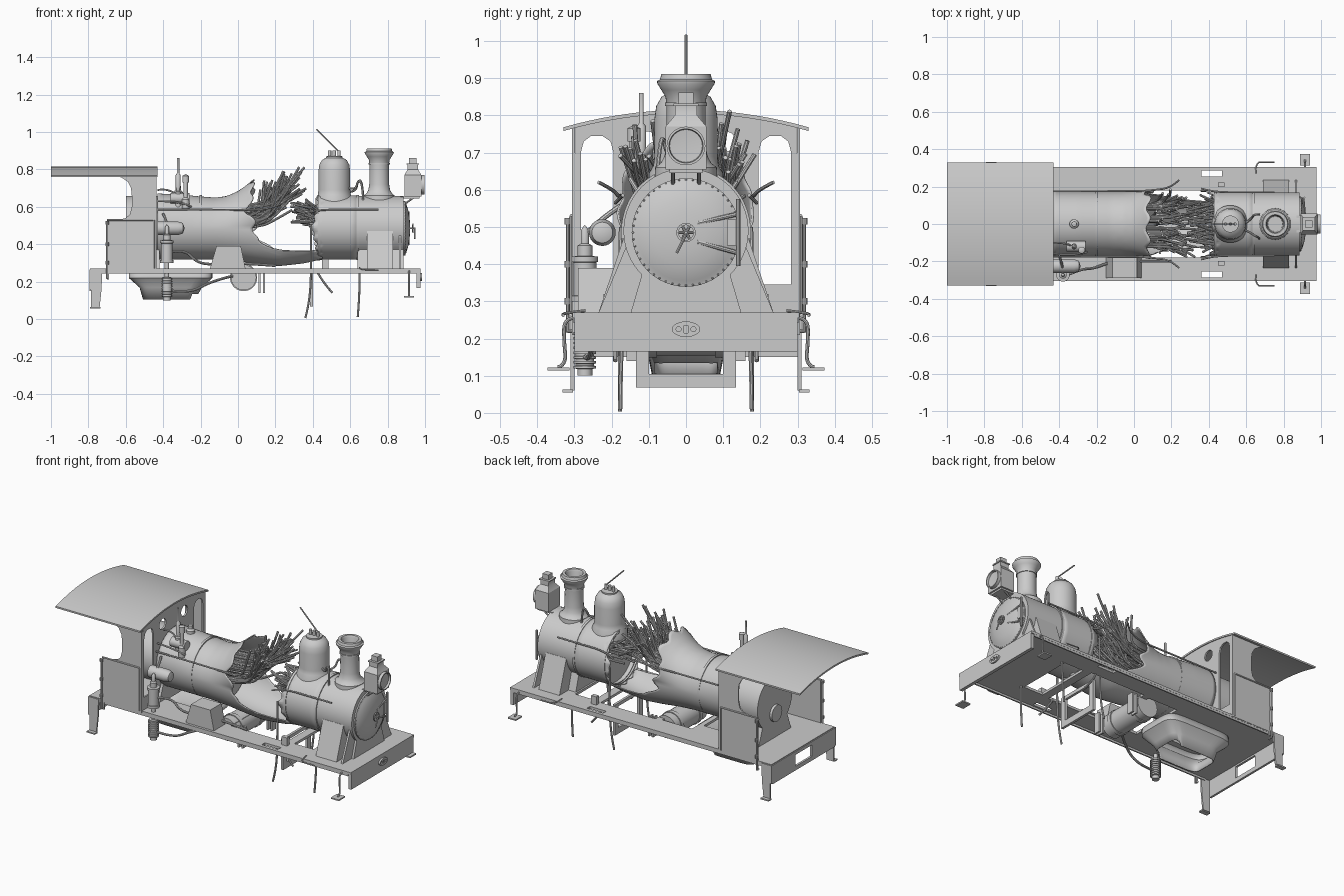
import bpy, bmesh, math, random
from mathutils import Matrix, Vector
random.seed(4)
pi = math.pi
AX = {'x': Matrix(((0, 0, 1, 0), (1, 0, 0, 0), (0, 1, 0, 0), (0, 0, 0, 1))),
      'y': Matrix(((1, 0, 0, 0), (0, 0, -1, 0), (0, 1, 0, 0), (0, 0, 0, 1))),
      'z': Matrix.Identity(4)}


def link(name, data):
    o = bpy.data.objects.new(name, data)
    bpy.context.collection.objects.link(o)
    return o


def to_mesh(o, name):
    me = bpy.data.meshes.new_from_object(o.evaluated_get(bpy.context.evaluated_depsgraph_get()))
    bpy.data.objects.remove(o)
    return link(name, me)


def plate(name, loops, axis, a, b):
    """Solid sheet from a 2D outline plus holes, running from a to b along the axis."""
    cu = bpy.data.curves.new(name, 'CURVE')
    cu.dimensions, cu.fill_mode, cu.extrude = '2D', 'BOTH', abs(b - a) / 2
    for pts in loops:
        s = cu.splines.new('POLY')
        s.points.add(len(pts) - 1)
        s.use_cyclic_u = True
        for p, q in zip(s.points, pts):
            p.co = (q[0], q[1], 0, 1)
    o = to_mesh(link(name, cu), name)
    mid = (a + b) / 2 * (-1 if axis == 'y' else 1)
    o.data.transform(AX[axis] @ Matrix.Translation((0, 0, mid)))
    return o


def rect(a, b, c, d):
    return [(a, c), (b, c), (b, d), (a, d)]


def circ(x, y, r, n=24):
    return [(x + r * math.cos(2 * pi * i / n), y + r * math.sin(2 * pi * i / n)) for i in range(n)]


def box(name, x0, x1, y0, y1, z0, z1):
    return plate(name, [rect(x0, x1, y0, y1)], 'z', z0, z1)


def surf(name, f, nu, nv, thick=0):
    """Grid surface from f(u, v), closed in v, optionally thickened."""
    bm = bmesh.new()
    g = [[bm.verts.new(f(i / nu, j / nv)) for j in range(nv)] for i in range(nu + 1)]
    for i in range(nu):
        for j in range(nv):
            k = (j + 1) % nv
            bm.faces.new((g[i][j], g[i + 1][j], g[i + 1][k], g[i][k]))
    bmesh.ops.remove_doubles(bm, verts=bm.verts, dist=1e-5)
    bmesh.ops.recalc_face_normals(bm, faces=bm.faces)
    me = bpy.data.meshes.new(name)
    bm.to_mesh(me)
    bm.free()
    o = link(name, me)
    if thick:
        m = o.modifiers.new('thickness', 'SOLIDIFY')
        m.thickness, m.offset = thick, 0
    return o


def lathe(name, prof, loc, axis='z', n=40):
    """Turned part from (radius, height) points."""
    def f(u, v):
        r, h = prof[round(u * (len(prof) - 1))]
        return AX[axis] @ Vector((r * math.cos(2 * pi * v), r * math.sin(2 * pi * v), h)) + Vector(loc)
    return surf(name, f, len(prof) - 1, n)


def cyl(name, r, h0, h1, loc, axis='z', n=24):
    return lathe(name, [(0, h0), (r, h0), (r, h1), (0, h1)], loc, axis, n)


def pipe(name, paths, r, smooth=True):
    cu = bpy.data.curves.new(name, 'CURVE')
    cu.dimensions, cu.bevel_depth, cu.bevel_resolution = '3D', r, 2
    cu.use_fill_caps, cu.resolution_u = True, 5
    for pts in paths:
        s = cu.splines.new('NURBS' if smooth and len(pts) > 2 else 'POLY')
        s.points.add(len(pts) - 1)
        for p, q in zip(s.points, pts):
            p.co = (*q, 1)
        if s.type == 'NURBS':
            s.order_u, s.use_endpoint_u = 3, True
    return to_mesh(link(name, cu), name)


def lerp(tab, x):
    for (a, p), (b, q) in zip(tab, tab[1:]):
        if x <= b:
            return p + (q - p) * max(0, (x - a) / (b - a))
    return tab[-1][1]


# running plate with openings, buffer beams
plate('running_plate', [rect(-.79, .975, -.305, .305), rect(.5, .63, -.17, .17), rect(.08, .45, -.18, .18),
      rect(-.16, .04, -.17, .17), rect(-.54, -.19, -.1, .1), rect(.36, .47, .255, .285),
      rect(.36, .47, -.285, -.255)], 'z', .255, .27)
box('front_beam', .955, .975, -.3, .3, .165, .268)
plate('rear_beam', [rect(-.3, .3, .15, .265), rect(-.08, .08, .175, .245)], 'x', -.795, -.782)
plate('front_oval_plate', [[(x, .225 + (z - .225) * .55) for x, z in circ(0, .225, .038)],
      circ(-.02, .225, .007, 10), circ(.02, .225, .007, 10), rect(-.006, .006, .215, .235)], 'x', .975, .985)
plate('motion_bracket', [rect(-.135, .135, .068, .255), rect(-.1, .1, .105, .235)], 'x', .385, .40)
for s in (-1, 1):
    # valance and steps
    box('valance', -.75, .955, s * .3 - .004, s * .3 + .004, .243, .262)
    plate('rear_step_bracket', [[(-.795, .265), (-.725, .265), (-.73, .155), (-.74, .06), (-.785, .06), (-.785, .155), (-.795, .155)]],
          'y', s * .305 - .005, s * .305 + .005)
    box('rear_step', -.79, -.735, s * .318 - .014, s * .318 + .014, .055, .063)
    pipe('front_step_rod', [[(.915, s * .30, .255), (.915, s * .328, .255), (.915, s * .328, .19), (.915, s * .322, .13), (.915, s * .345, .122)]], .005)
    box('front_step', .888, .942, s * .343 - .03, s * .343 + .03, .114, .122)
    box('plate_clamp', .45, .485, s * .21 - .012, s * .21 + .012, .27, .32)
    box('frame_hanger', .11, .12, s * .14 - .02, s * .14 + .02, .14, .26)
    box('frame_hanger_b', .135, .145, s * .14 - .02, s * .14 + .02, .14, .26)
    pipe('sand_pipe', [[(.65, s * .17, .26), (.652, s * .175, .15), (.64, s * .177, .01)]], .006)
    pipe('drain_pipe', [[(.39, s * .175, .5), (.392, s * .18, .3), (.385, s * .176, .1), (.36, s * .178, .005)],
                        [(.42, s * .18, .26), (.45, s * .19, .2), (.505, s * .19, .14)]], .006)
    pipe('plate_grab', [[(.65, s * .27, .275), (.65, s * .33, .268), (.7, s * .332, .262), (.75, s * .33, .262)]], .004)
    # saddle cover
    plate('saddle_cover', [[(s * .1, .27), (s * .235, .27), (s * .168, .47), (s * .1, .47)]], 'x', .69, .83)

# smokebox: round top on a straight-sided base
arch = [(.168 * math.cos(a), .49 + .168 * math.sin(a)) for a in [(-.25 + 1.5 * i / 48) * pi for i in range(49)]]
plate('smokebox', [[(.15, .265)] + arch + [(-.15, .265)]], 'x', .64, .885)
plate('smokebox_front_plate', [[(.235, .27), (.16, .45)] + [p for p in arch if p[1] > .455] + [(-.16, .45), (-.235, .27)]], 'x', .86, .872)
lathe('smokebox_door', [(.146, .87), (.146, .893), (.138, .895), (.13, .9), (.09, .912), (.05, .918), (0, .92)], (0, 0, .485), 'x', 48)
lathe('door_wheel', [(.02, .932), (.026, .932), (.026, .938), (.02, .938), (.02, .932)], (0, 0, .485), 'x', 24)
pipe('door_wheel_spokes', [[(.935, .023 * math.cos(a), .485 + .023 * math.sin(a)), (.935, -.023 * math.cos(a), .485 - .023 * math.sin(a))]
     for a in (0, pi / 3, 2 * pi / 3)] + [[(.945, 0, .48), (.945, -.025, .43)], [(.91, 0, .485), (.95, 0, .485)]], .004)
box('door_hinge_pad', .89, .912, .11, .142, .45, .52)
pipe('door_hinge', [[(.91, .14, .395), (.91, .14, .575)], [(.915, .03, .51), (.905, .14, .535)], [(.915, .03, .46), (.905, .14, .43)]], .006)
bm = bmesh.new()
for i in range(48):
    a = 2 * pi * i / 48
    bmesh.ops.create_icosphere(bm, subdivisions=1, radius=.003,
        matrix=Matrix.Translation((.894, .142 * math.cos(a), .485 + .142 * math.sin(a))))
me = bpy.data.meshes.new('door_rivets')
bm.to_mesh(me)
link('door_rivets', me)

# torn boiler: rear shell flares at the top and keeps a belly strip forward
REAR = [(0, .075), (40, .08), (65, .045), (85, .10), (100, .075), (113, .12), (126, .2), (136, .43), (180, .45)]
FRONT = [(0, .43), (60, .425), (90, .39), (110, .41), (130, .42), (180, .42)]
TOP = [(-.43, .178), (-.3, .172), (-.2, .162), (-.12, .156), (-.06, .164), (0, .19), (.05, .225), (.09, .26)]
DIP = [(-.12, 0), (0, .01), (.1, .024), (.22, .036), (.35, .022), (.43, .004)]


def rear_shell(u, v):
    t = 2 * pi * v
    d = math.degrees(min(t, 2 * pi - t))
    end = lerp(REAR, d) + .012 * math.sin(13 * t)
    x = -.43 + (end + .43) * u
    w = max(0, math.cos(t))
    r = .168 + (lerp(TOP, x) - .168) * w
    low = max(0, -math.cos(t))
    return (x, r * math.sin(t), .49 + r * math.cos(t) - lerp(DIP, x) * low)


def front_shell(u, v):
    t = 2 * pi * v
    d = math.degrees(min(t, 2 * pi - t))
    x0 = lerp(FRONT, d) + .008 * math.sin(17 * t)
    return (x0 + (.645 - x0) * u, .168 * math.sin(t), .49 + .168 * math.cos(t))


surf('boiler_rear_shell', rear_shell, 30, 96, .006)
surf('boiler_front_shell', front_shell, 6, 96, .006)
for x, r in ((-.2, .168), (.435, .17), (.64, .17)):
    lathe('boiler_band', [(r - .01, x - .007), (r + .004, x - .007), (r + .004, x + .007), (r - .01, x + .007)], (0, 0, .49), 'x', 64)
cyl('rear_tube_plate', .15, -.06, -.05, (0, 0, .485), 'x', 48)
cyl('front_tube_plate', .165, .47, .48, (0, 0, .49), 'x', 48)
plate('firebox', [[(.16, .26)] + arch + [(-.16, .26)]], 'x', -.6, -.42)
cyl('firehole_door', .05, -.615, -.6, (0, 0, .42), 'x')

# burst tubes
rear, front = [], []
for i in range(85):
    y, z = random.uniform(-.125, .125), random.uniform(.5, .62)
    x = random.uniform(.08, .15) + (z - .5) * .5
    dx, dz, k = random.uniform(.0, .18), random.uniform(.07, .2), random.uniform(1.0, 1.5)
    rear.append([(-.05, y, z - .02), (x - .02, y, z - .01), (x + dx * .4, y * (1 + k) / 2, z + dz * .35),
                 (x + dx, y * k + random.uniform(-.03, .03), min(.82, z + dz))])
for i in range(45):
    y, z = random.uniform(-.13, .13), random.uniform(.5, .59)
    front.append([(.47, y, z), (.42, y, z), (random.uniform(.28, .38), y + random.uniform(-.04, .04), z + random.uniform(-.01, .06))])
pipe('burst_rear_tubes', rear, .0065)
pipe('burst_front_tubes', front, .0065)

# steam dome with safety valve, chimney
lathe('steam_dome', [(.1, .6), (.1, .645), (.088, .665), (.085, .69), (.085, .79), (.08, .825), (.066, .85), (.045, .862), (.045, .87), (0, .872)], (.515, 0, 0))
for dx in (-.025, 0, .025):
    cyl('safety_valve', .009, .865, .9, (.515 + dx, 0, 0), n=12)
pipe('safety_valve_lever', [[(.545, 0, .89), (.42, 0, 1.015)]], .004)
lathe('chimney', [(.085, .62), (.083, .66), (.068, .672), (.058, .69), (.053, .72), (.052, .82), (.055, .85), (.066, .868), (.077, .885),
      (.078, .892), (.07, .897), (.066, .912), (.05, .912), (.044, .9), (.04, .7), (0, .7)], (.755, 0, 0))
lathe('chimney_band', [(.05, .825), (.057, .825), (.057, .835), (.05, .835)], (.755, 0, 0))
pipe('dome_pipe', [[(.59, 0, .68), (.63, .03, .68), (.64, .05, .74), (.665, .05, .74), (.67, .05, .64)],
                   [(.59, -.03, .7), (.63, -.05, .69), (.64, -.06, .74), (.665, -.07, .73), (.67, -.08, .62)]], .006)

# headlamp
box('headlamp_body', .89, .98, -.055, .055, .655, .77)
lathe('headlamp_lens', [(.052, .975), (.052, .998), (.046, .998), (.044, .986), (0, .982)], (0, 0, .718), 'x', 32)
surf('headlamp_hood', lambda u, v: (.935 + (.045, .028, .028)[round(2 * u)] * (1, -1, -1, 1)[round(4 * v)],
     (.055, .03, .03)[round(2 * u)] * (1, 1, -1, -1)[round(4 * v)], (.77, .8, .825)[round(2 * u)]), 2, 4)
box('headlamp_cap', .902, .968, -.034, .034, .825, .832)
box('headlamp_vent', .915, .955, -.02, .02, .832, .862)
box('headlamp_shelf', .87, .97, -.045, .045, .645, .655)
pipe('headlamp_stays', [[(.94, s * .035, .65), (.87, s * .035, .6)] for s in (-1, 1)], .005)

# cab
def arc_roof(y): return .815 - .047 * (y / .33) ** 2
ys = [-.33 + .66 * i / 20 for i in range(21)]
plate('cab_roof', [[(y, arc_roof(y)) for y in ys] + [(y, arc_roof(y) - .01) for y in reversed(ys)]], 'x', -1.0, -.43)
doors = [[(s * .195, .345), (s * .283, .345), (s * .283, .7), (s * .275, .73), (s * .255, .745), (s * .225, .745), (s * .203, .73), (s * .195, .7)] for s in (-1, 1)]
plate('cab_front_wall', [[(-.303, .26), (.303, .26)] + [(y, arc_roof(y) - .005) for y in reversed(ys) if abs(y) < .303]]
      + doors + [circ(s * .105, .725, .032) for s in (-1, 1)], 'x', -.445, -.435)
side = [(-.7, .21), (-.69, .21), (-.69, .26), (-.435, .26), (-.435, .772), (-.66, .772), (-.62, .755), (-.59, .735), (-.572, .7), (-.568, .66),
        (-.568, .6), (-.578, .56), (-.6, .54), (-.64, .53), (-.7, .53)]
for s in (-1, 1):
    plate('cab_side', [side], 'y', s * .303 - .004, s * .303 + .004)
    pipe('cab_side_beading', [[(-.7, s * .308, .53), (-.45, s * .308, .53)], [(-.45, s * .308, .53), (-.45, s * .308, .27)]], .005)
    pipe('cab_handrail', [[(-.7, s * .3, .52), (-.7, s * .318, .52), (-.7, s * .318, .22), (-.7, s * .3, .22)]], .006, False)
    for z in (.3, .4, .515):
        cyl('handrail_knob', .009, -.009, .009, (-.7, s * .318, z), 'z', 10)
    # boiler handrails, broken over the tear
    pipe('boiler_handrail', [[(-.43, s * .175, .585), (.0, s * .175, .585), (.1, s * .18, .58), (.2, s * .195, .6), (.24, s * .235, .62)],
                             [(.36, s * .19, .565), (.42, s * .17, .585), (.6, s * .17, .585), (.75, s * .17, .585)]], .005)

# ash pan, open underneath
def pan(u, v):
    w, z = ((.165, .255), (.165, .22), (.12, .17), (.105, .105))[round(3 * u)]
    c, s = math.cos(2 * pi * v), math.sin(2 * pi * v)
    sq = lambda t: math.copysign(abs(t) ** .35, t)
    return (-.36 + (w + .04 + .25 * (w - .105)) * sq(c), .85 * w * sq(s), z + (.03 * (c > .5) if u > .9 else 0))
surf('ash_pan', pan, 3, 48, .006)
cyl('air_reservoir', .068, -.15, .15, (.03, 0, .222), 'y', 36)
for s in (-1, 1):
    lathe('reservoir_strap', [(.066, -.012), (.073, -.012), (.073, .012), (.066, .012)], (.03, s * .09, .222), 'y', 36)

# tool box and air pump on the near side
plate('tool_box', [[(-.15, .27), (.04, .27), (.015, .39), (-.115, .39)]], 'y', -.29, -.18)
fins = [(0, .1), (.02, .1), (.02, .118)]
for i in range(8):
    fins += [(.03, .12 + i * .013), (.03, .126 + i * .013), (.025, .127 + i * .013), (.025, .132 + i * .013)]
lathe('air_pump', fins + [(.012, .225), (.012, .3), (.036, .3), (.036, .315), (.031, .316), (.031, .405), (.036, .406),
      (.036, .42), (.02, .422), (.02, .45), (.011, .455), (.011, .49), (.005, .5), (0, .505)], (-.38, -.272, 0), 'z', 28)
pipe('pump_pipes', [[(-.35, -.27, .36), (-.28, -.24, .37), (-.22, -.24, .3), (-.12, -.2, .29), (.02, -.2, .3), (.2, -.2, .285)],
     [(-.35, -.27, .15), (-.25, -.26, .14), (-.15, -.25, .2), (-.03, -.15, .23)],
     [(-.38, -.27, .48), (-.38, -.22, .53), (-.4, -.17, .56)]], .007)
lathe('lubricator_tank', [(0, -.43), (.036, -.43), (.036, -.32), (.028, -.295), (0, -.285)], (0, -.225, .485), 'x', 24)
# boiler-top fittings
lathe('whistle', [(.016, .6), (.016, .68), (.008, .685), (.008, .7), (.013, .7), (.013, .77), (.006, .78), (.006, .86), (0, .86)], (-.32, -.12, 0), 'z', 16)
lathe('check_valve', [(.02, .58), (.02, .64), (.012, .65), (.012, .73), (.018, .73), (.018, .765), (0, .775)], (-.28, -.14, 0), 'z', 16)
lathe('top_plug', [(.025, .64), (.025, .68), (.014, .69), (.014, .71), (0, .712)], (-.32, 0, 0), 'z', 16)
cyl('turbo_body', .028, -.36, -.26, (0, -.12, .645), 'x')
pipe('fitting_pipes', [[(-.43, -.1, .69), (-.36, -.1, .7), (-.33, -.12, .66)], [(-.43, -.16, .63), (-.3, -.17, .63), (-.25, -.15, .6)]], .005)

bpy.ops.object.select_all(action='SELECT')
bpy.context.view_layer.objects.active = bpy.context.selected_objects[0]
bpy.ops.object.shade_smooth_by_angle(angle=math.radians(35))
